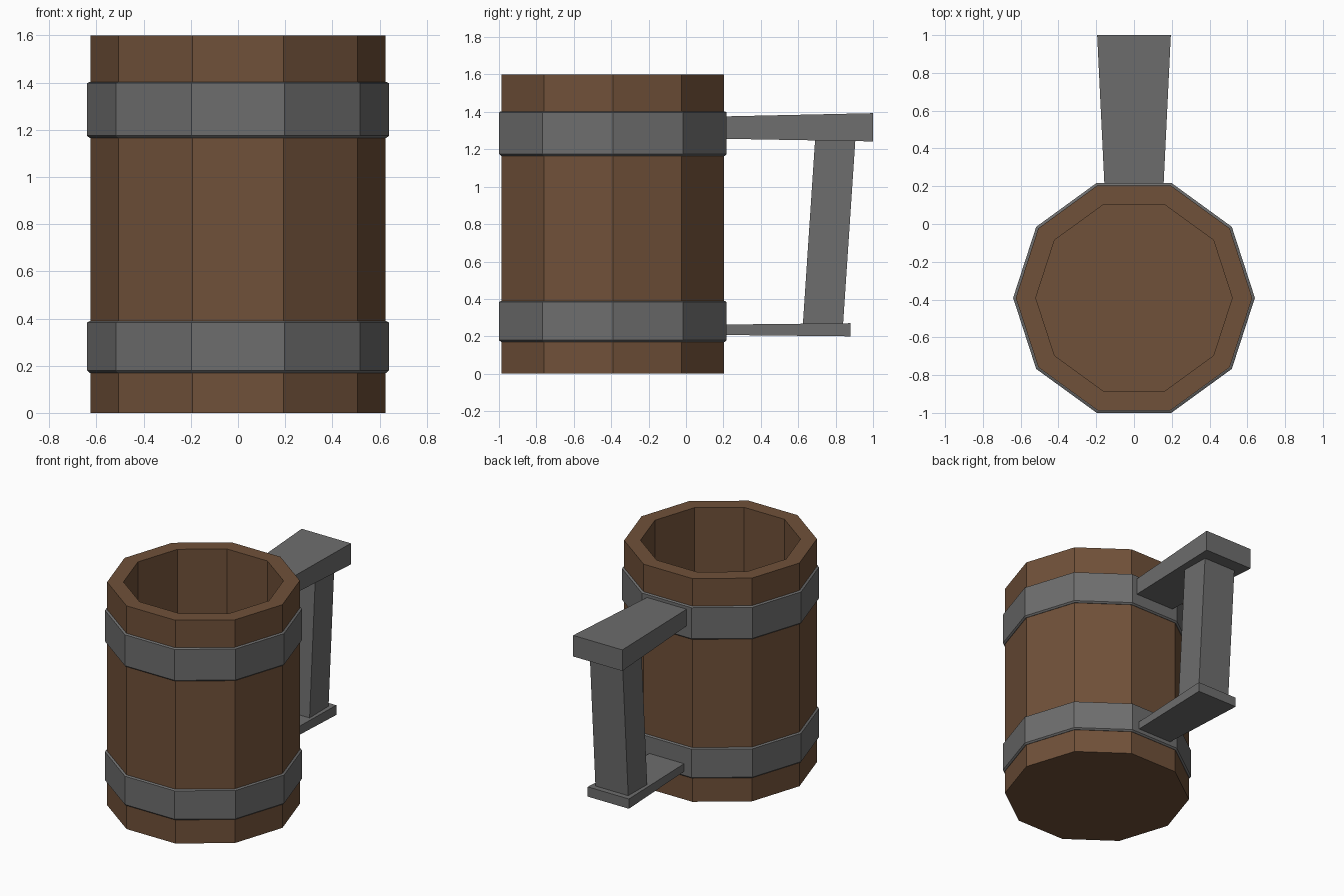
import bpy, bmesh, math

if "Cube" in bpy.data.objects:
    bpy.data.objects.remove(bpy.data.objects["Cube"])

SIDES = 10
CENTRE_Y = -0.391


def material(name, rgb):
    m = bpy.data.materials.new(name)
    m.diffuse_color = (*rgb, 1)
    m.use_nodes = True
    m.node_tree.nodes["Principled BSDF"].inputs["Base Color"].default_value = m.diffuse_color
    return m


wood = material("brown wood", (0.162, 0.082, 0.041))
iron = material("grey iron", (0.155, 0.155, 0.155))


def finish(name, bm, mat):
    bmesh.ops.recalc_face_normals(bm, faces=bm.faces)
    mesh = bpy.data.meshes.new(name)
    bm.to_mesh(mesh)
    bm.free()
    mesh.materials.append(mat)
    obj = bpy.data.objects.new(name, mesh)
    bpy.context.collection.objects.link(obj)


def lathe(name, profile, mat, caps=False):
    """Ten-sided loft through (radius, z) points; capped ends or a closed ring."""
    bm = bmesh.new()
    rings = []
    for r, z in profile:
        ring = []
        for i in range(SIDES):
            a = math.tau * i / SIDES
            ring.append(bm.verts.new((r * math.cos(a), CENTRE_Y + r * math.sin(a), z)))
        rings.append(ring)
    following = rings[1:] if caps else rings[1:] + rings[:1]
    for lo, hi in zip(rings, following):
        for i in range(SIDES):
            j = (i + 1) % SIDES
            bm.faces.new((lo[i], lo[j], hi[j], hi[i]))
    if caps:
        bm.faces.new(rings[0])
        bm.faces.new(rings[-1])
    finish(name, bm, mat)


def bar(name, half_a, side_a, half_b, side_b, mat):
    """Box between two end rectangles; each side is a pair of (y, z) edges."""
    bm = bmesh.new()
    ends = []
    for half, ((y0, z0), (y1, z1)) in ((half_a, side_a), (half_b, side_b)):
        ends.append([bm.verts.new(p) for p in
                     ((-half, y0, z0), (half, y0, z0), (half, y1, z1), (-half, y1, z1))])
    a, b = ends
    bm.faces.new(a)
    bm.faces.new(b)
    for i in range(4):
        j = (i + 1) % 4
        bm.faces.new((a[i], a[j], b[j], b[i]))
    finish(name, bm, mat)


# Hollow wooden cup
lathe("mug_body", [(0.626, 0), (0.626, 1.6), (0.52, 1.6), (0.52, 0.12)], wood, caps=True)

# Iron hoops with narrow chamfers
for name, z0, z1 in (("lower_hoop", 0.17, 0.389), ("upper_hoop", 1.165, 1.403)):
    lathe(name, [(0.62, z0), (0.629, z0), (0.64, z0 + 0.01),
                 (0.64, z1 - 0.006), (0.629, z1), (0.62, z1)], iron)

# Handle: flaring top arm, bottom arm and leaning grip
bar("handle_top_arm", 0.157, ((0.215, 1.256), (0.215, 1.376)),
    0.195, ((1.0, 1.242), (1.0, 1.393)), iron)
bar("handle_bottom_arm", 0.137, ((0.215, 0.207), (0.215, 0.263)),
    0.163, ((0.88, 0.2), (0.88, 0.27)), iron)
bar("handle_grip", 0.13, ((0.625, 0.266), (0.84, 0.268)),
    0.13, ((0.69, 1.248), (0.905, 1.244)), iron)
